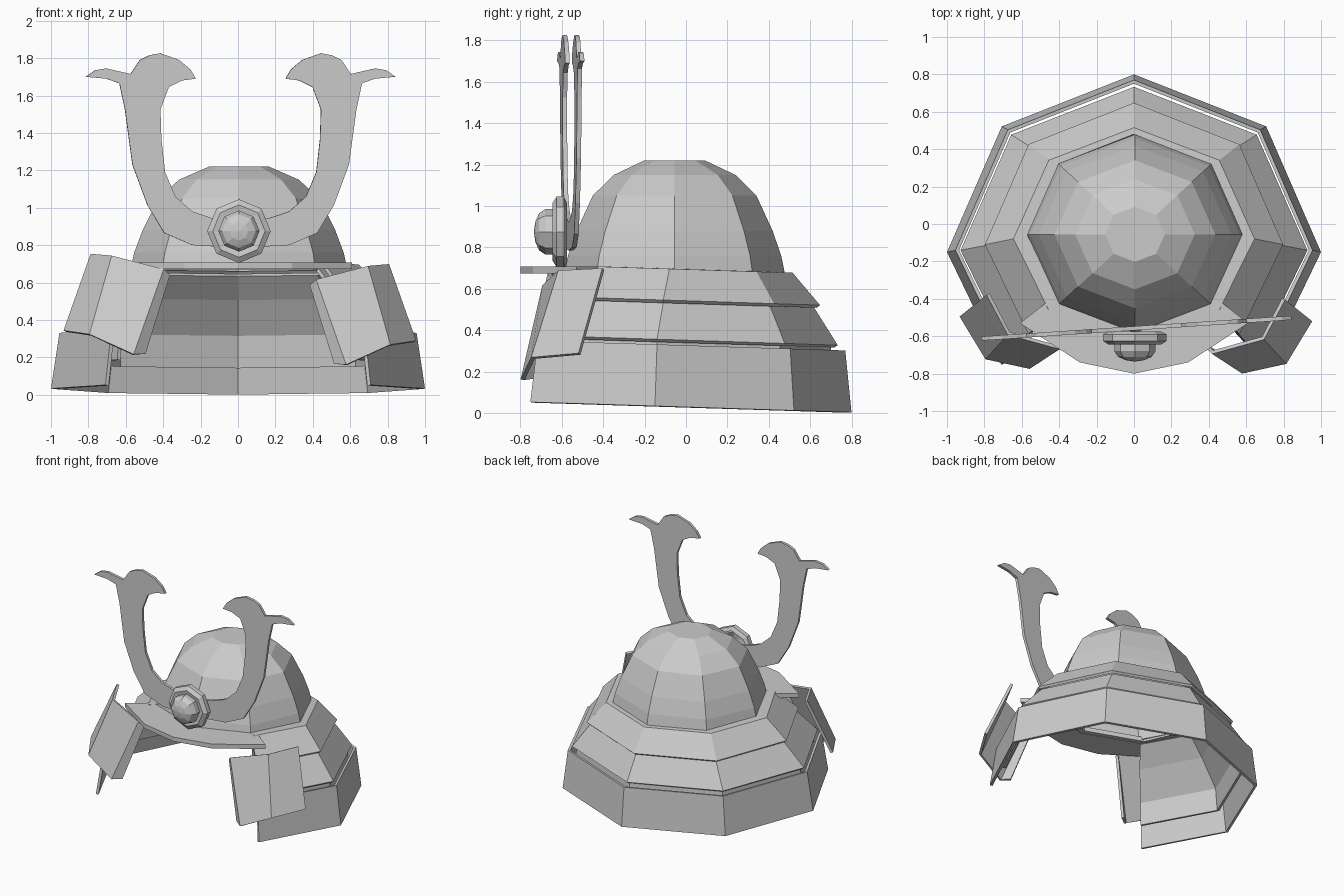
import bpy, bmesh
from math import cos, sin, pi, radians, atan
from mathutils import Matrix

if "Cube" in bpy.data.objects:
    bpy.data.objects.remove(bpy.data.objects["Cube"])


def finish(name, bm, thick=0):
    bmesh.ops.recalc_face_normals(bm, faces=bm.faces[:])
    me = bpy.data.meshes.new(name)
    bm.to_mesh(me)
    bm.free()
    ob = bpy.data.objects.new(name, me)
    bpy.context.collection.objects.link(ob)
    if thick:
        mod = ob.modifiers.new("thickness", 'SOLIDIFY')
        mod.thickness = thick
        mod.offset = 0
    return ob


def loft(name, rows, closed=False, cap=False, thick=0):
    """Skin rows of points with quads."""
    bm = bmesh.new()
    vs = [[bm.verts.new(p) for p in row] for row in rows]
    n = len(rows[0])
    for a, b in zip(vs, vs[1:]):
        for i in range(n if closed else n - 1):
            j = (i + 1) % n
            bm.faces.new((a[i], a[j], b[j], b[i]))
    if cap:
        bm.faces.new(vs[-1])
    return finish(name, bm, thick)


def slab(name, pts, depth, matrix):
    """Extrude a flat outline by depth, centred, then place it."""
    bm = bmesh.new()
    f = bm.faces.new([bm.verts.new((x, y, -depth / 2)) for x, y in pts])
    ext = bmesh.ops.extrude_face_region(bm, geom=[f])
    top = [v for v in ext["geom"] if isinstance(v, bmesh.types.BMVert)]
    bmesh.ops.translate(bm, verts=top, vec=(0, 0, depth))
    bm.transform(matrix)
    return finish(name, bm)


def oct_ring(rx, ry, yc, z):
    return [(rx * cos(i * pi / 4), yc + ry * sin(i * pi / 4), z) for i in range(8)]


def guard_row(rx, ry, yc, z):
    """Six sides of an octagon, open at the front and tilted back."""
    pts = []
    for i in range(-1, 6):
        s = sin(i * pi / 4)
        y = yc + ry * s * (.9 if s < -.1 else 1)
        pts.append((rx * cos(i * pi / 4), y, z - .032 * y))
    return pts


# Faceted bowl
bowl = [(.58, .67), (.56, .76), (.515, .88), (.43, 1.05), (.32, 1.15), (.16, 1.22)]
loft("bowl", [[(x + .005, y, z) for x, y, z in oct_ring(r, r * .92, -.055, h)]
              for r, h in bowl], closed=True, cap=True)

# Neck guard tiers and the lining behind them: (rx, ry, centre y, z)
tiers = {
    "upper_neck_plate": [(.57, .54, -.06, .685), (.64, .59, -.08, .685), (.79, .75, -.11, .535)],
    "middle_neck_plate": [(.76, .72, -.11, .525), (.92, .865, -.14, .345)],
    "lower_neck_plate": [(.945, .90, -.14, .325), (.99, .94, -.15, .027)],
    "neck_guard_lining": [(.60, .555, -.08, .655), (.73, .69, -.11, .53),
                          (.885, .83, -.14, .34), (.90, .845, -.14, .165)],
}
for name, rows in tiers.items():
    loft(name, [guard_row(*r) for r in rows], thick=.02)

# Visor
half = [(.61, -.53), (.29, -.74)]
visor = ([(.43, -.39)] + half + [(0, -.8)] + [(-x, y) for x, y in half[::-1]]
         + [(-.43, -.39), (0, -.55)])
slab("visor", visor, .034, Matrix.Translation((0, 0, .69)))

# Horned crest, one flat plate slightly turned
outer = [(.26, .80), (.41, .865), (.50, 1.015), (.58, 1.23), (.62, 1.525), (.65, 1.665),
         (.72, 1.69), (.83, 1.70), (.78, 1.735), (.72, 1.745), (.59, 1.715), (.54, 1.79),
         (.49, 1.815), (.43, 1.826), (.33, 1.79), (.27, 1.74), (.24, 1.69), (.315, 1.68),
         (.385, 1.645), (.43, 1.525), (.425, 1.365), (.405, 1.19), (.35, 1.06),
         (.26, .98), (.155, .945)]
crest = [(0, .785)] + outer + [(0, .92)] + [(-x, z) for x, z in outer[::-1]]
slab("horn_crest", crest, .022,
     Matrix.Translation((.014, -.557, 0)) @ Matrix.Rotation(atan(.067), 4, 'Z')
     @ Matrix.Rotation(radians(90), 4, 'X'))

# Round boss on the crest: (radius, y)
boss = [(.14, -.575), (.17, -.59), (.17, -.625), (.14, -.645), (.11, -.64), (.11, -.68),
        (.09, -.71), (.05, -.728), (.004, -.735)]
loft("crest_boss", [[(.005 + r * cos(i * pi / 4), y, .875 + r * sin(i * pi / 4))
                     for i in range(8)] for r, y in boss], closed=True, cap=True)

# Turned-back side wings, mirrored with a slight offset
top = [(-.37, -.63, .64), (-.40, -.66, .67), (-.67, -.585, .74), (-.78, -.375, .75)]
low = [(-.50, -.72, .22), (-.56, -.765, .215), (-.79, -.715, .32), (-.925, -.49, .34)]
loft("left_wing", [top, low], thick=.02)
loft("right_wing", [[(.02 - x, y - .025, z - .055) for x, y, z in row] for row in (top, low)],
     thick=.02)
